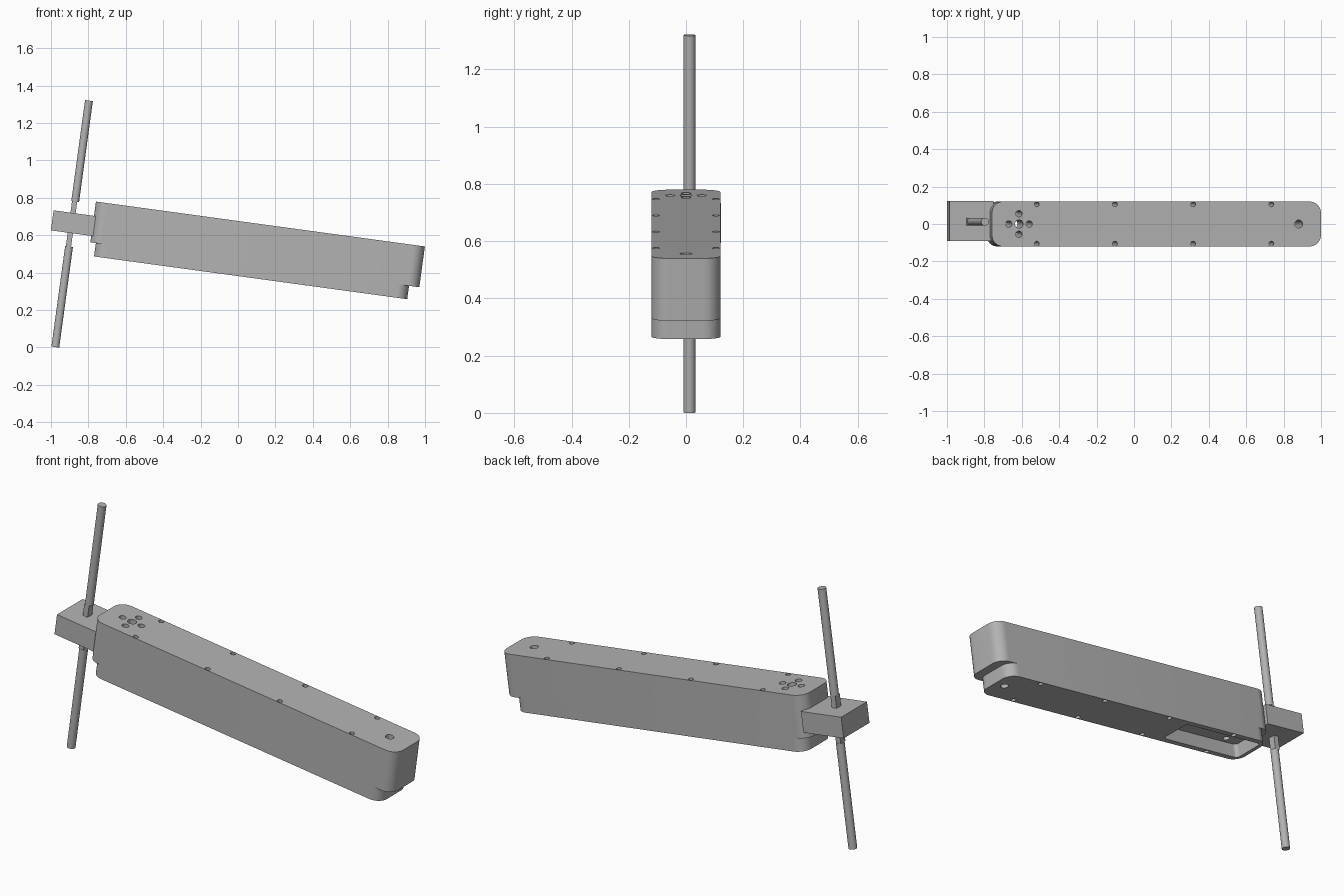
import bpy, bmesh, math
from mathutils import Matrix

if "Cube" in bpy.data.objects:
    bpy.data.objects.remove(bpy.data.objects["Cube"], do_unlink=True)

TILT = Matrix.Rotation(math.radians(7.77), 4, "Y")

grey = bpy.data.materials.new("plain grey")
grey.use_nodes = True
grey.diffuse_color = (0.45, 0.45, 0.45, 1)
grey.node_tree.nodes["Principled BSDF"].inputs["Base Color"].default_value = grey.diffuse_color


def add_box(bm, x, y, z):
    """Box from three (low, high) ranges."""
    size = [b - a for a, b in (x, y, z)]
    mid = [(a + b) / 2 for a, b in (x, y, z)]
    m = Matrix.Translation(mid) @ Matrix.Diagonal((*size, 1))
    return bmesh.ops.create_cube(bm, size=1, matrix=m)["verts"]


def add_rod(bm, x, y, z, r, sides=32):
    m = Matrix.Translation((x, y, sum(z) / 2))
    bmesh.ops.create_cone(bm, cap_ends=True, segments=sides, radius1=r, radius2=r,
                          depth=z[1] - z[0], matrix=m)


def add_rounded(bm, x, y, z, r):
    """Box with its four upright edges rounded."""
    verts = add_box(bm, x, y, z)
    edges = {e for v in verts for e in v.link_edges
             if abs(e.verts[0].co.z - e.verts[1].co.z) > 1e-4}
    bmesh.ops.bevel(bm, geom=list(edges), offset=r, segments=10,
                    affect="EDGES", profile=0.5)


def make(name, bm):
    mesh = bpy.data.meshes.new(name)
    bm.to_mesh(mesh)
    bm.free()
    mesh.materials.append(grey)
    ob = bpy.data.objects.new(name, mesh)
    bpy.context.collection.objects.link(ob)
    ob.matrix_world = TILT
    return ob


def cut(ob, cutter):
    mod = ob.modifiers.new("cut", "BOOLEAN")
    mod.operation = "DIFFERENCE"
    mod.solver = "EXACT"
    mod.object = cutter
    cutter.hide_render = True
    cutter.hide_viewport = True
    bpy.context.view_layer.objects.active = ob
    bpy.ops.object.modifier_apply(modifier=mod.name)


def smooth(ob):
    bpy.ops.object.select_all(action="DESELECT")
    ob.select_set(True)
    bpy.context.view_layer.objects.active = ob
    bpy.ops.object.shade_smooth_by_angle(angle=math.radians(30))


# Long housing and the shorter base below it
bm = bmesh.new()
add_rounded(bm, (-0.858, 0.917), (-0.12, 0.12), (0.45, 0.67), 0.06)
housing = make("housing", bm)

bm = bmesh.new()
add_rounded(bm, (-0.8285, 0.8615), (-0.12, 0.12), (0.378, 0.45), 0.06)
base = make("base_plate", bm)

# Pocket under the pivot end
bm = bmesh.new()
add_rounded(bm, (-0.805, -0.32), (-0.09, 0.09), (0.3, 0.5), 0.02)
pocket = make("pocket_cutter", bm)
cut(base, pocket)

# Bolt holes along both edges, the hole cluster and the end hole
through = (0.3, 0.75)
bm = bmesh.new()
for i in range(4):
    for side in (-1, 1):
        add_rod(bm, -0.616 + 0.422 * i, side * 0.105, through, 0.013, 16)
add_rod(bm, -0.712, 0, through, 0.022)
for dx, dy in ((1, 0), (-1, 0), (0, 1), (0, -1)):
    add_rod(bm, -0.712 + 0.055 * dx, 0.055 * dy, through, 0.017, 24)
add_rod(bm, 0.797, 0, through, 0.021)
holes = make("hole_cutter", bm)
cut(housing, holes)
cut(base, holes)
for helper in (pocket, holes):
    bpy.data.objects.remove(helper, do_unlink=True)

# Pivot block on the end of the housing
bm = bmesh.new()
add_box(bm, (-1.076, -0.84), (-0.092, 0.122), (0.485, 0.593))
make("pivot_block", bm)

# Upright rod with a flattened middle
bm = bmesh.new()
add_rod(bm, -0.968, 0.012, (0.655, 1.2), 0.021)
add_rod(bm, -0.968, 0.012, (-0.13, 0.413), 0.021)
rod = make("rod_ends", bm)
bm = bmesh.new()
add_box(bm, (-0.985, -0.957), (-0.007, 0.031), (0.413, 0.655))
make("rod_flat_section", bm)

for ob in (housing, base, rod):
    smooth(ob)
